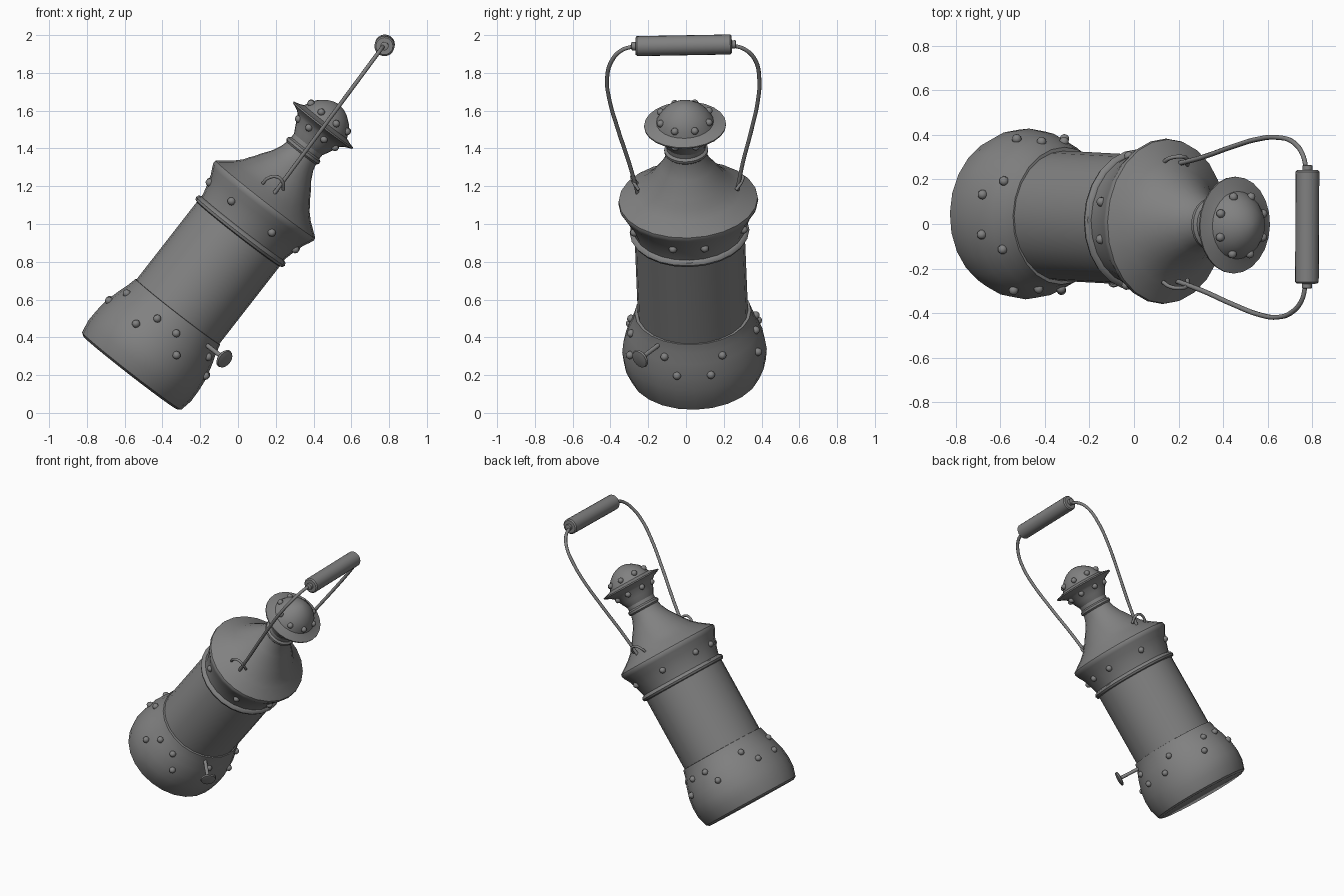
import bpy, bmesh, math
from mathutils import Vector, Matrix

if "Cube" in bpy.data.objects:
    bpy.data.objects.remove(bpy.data.objects["Cube"])

grey = bpy.data.materials.new("dull_grey_metal")
grey.diffuse_color = (0.22, 0.22, 0.22, 1)
grey.use_nodes = True
grey.node_tree.nodes["Principled BSDF"].inputs["Base Color"].default_value = grey.diffuse_color

# Tilted lantern frame: side, depth and long axis
AXIS = Vector((0.614, -0.033, 0.789)).normalized()
SIDE = Vector((0.789, 0, -0.614)).normalized()
DEPTH = AXIS.cross(SIDE).normalized()
ORIGIN = Vector((-0.57, 0.05, 0.212))


def place(t, rx, ry, a):
    return ORIGIN + AXIS * t + SIDE * (rx * math.cos(a)) + DEPTH * (ry * math.sin(a))


def finish(name, bm, angle=40):
    bmesh.ops.recalc_face_normals(bm, faces=bm.faces[:])
    me = bpy.data.meshes.new(name)
    bm.to_mesh(me)
    bm.free()
    ob = bpy.data.objects.new(name, me)
    bpy.context.collection.objects.link(ob)
    me.materials.append(grey)
    bpy.ops.object.select_all(action='DESELECT')
    ob.select_set(True)
    bpy.context.view_layer.objects.active = ob
    bpy.ops.object.shade_smooth_by_angle(angle=math.radians(angle))
    return ob


def lathe(name, profile, sides=24):
    """Closed elliptical lathe of (height, side radius, depth radius) rings."""
    bm = bmesh.new()
    rings = [[bm.verts.new(place(t, rx, ry, 2 * math.pi * i / sides)) for i in range(sides)]
             for t, rx, ry in profile]
    for a, b in zip(rings, rings[1:]):
        for i in range(sides):
            j = (i + 1) % sides
            bm.faces.new((a[i], a[j], b[j], b[i]))
    bm.faces.new(rings[0])
    bm.faces.new(rings[-1])
    return finish(name, bm)


def rod(name, start, end, stations, sides=16):
    """Turned part between two points, stations are (fraction, radius)."""
    start, end = Vector(start), Vector(end)
    q = (end - start).to_track_quat('Z', 'Y')
    bm = bmesh.new()
    rings = [[bm.verts.new(start.lerp(end, f) + q @ Vector((r * math.cos(a), r * math.sin(a), 0)))
              for a in (2 * math.pi * i / sides for i in range(sides))] for f, r in stations]
    for a, b in zip(rings, rings[1:]):
        for i in range(sides):
            j = (i + 1) % sides
            bm.faces.new((a[i], a[j], b[j], b[i]))
    bm.faces.new(rings[0])
    bm.faces.new(rings[-1])
    return finish(name, bm)


def wire(name, points, radius):
    cu = bpy.data.curves.new(name, 'CURVE')
    cu.dimensions = '3D'
    cu.bevel_depth = radius
    cu.bevel_resolution = 2
    cu.resolution_u = 6
    cu.use_fill_caps = True
    sp = cu.splines.new('BEZIER')
    sp.bezier_points.add(len(points) - 1)
    for bp, p in zip(sp.bezier_points, points):
        bp.co = p
        bp.handle_left_type = bp.handle_right_type = 'AUTO'
    cu.materials.append(grey)
    ob = bpy.data.objects.new(name, cu)
    bpy.context.collection.objects.link(ob)
    bpy.ops.object.select_all(action='DESELECT')
    ob.select_set(True)
    bpy.context.view_layer.objects.active = ob
    bpy.ops.object.convert(target='MESH')
    bpy.ops.object.shade_smooth_by_angle(angle=math.radians(50))


def rivets(name, spots, radius):
    """Domed rivets at (height, side radius, depth radius, degrees)."""
    bm = bmesh.new()
    for t, rx, ry, deg in spots:
        a = math.radians(deg)
        out = SIDE * (math.cos(a) / rx) + DEPTH * (math.sin(a) / ry)
        m = Matrix.Translation(place(t, rx, ry, a)) @ out.to_track_quat('Z', 'Y').to_matrix().to_4x4()
        bmesh.ops.create_uvsphere(bm, u_segments=10, v_segments=6, radius=radius, matrix=m)
    finish(name, bm, 60)


# Bulging base
lathe("base", [(0.0, 0.315, 0.325), (0.012, 0.333, 0.348), (0.08, 0.346, 0.376),
               (0.15, 0.344, 0.383), (0.22, 0.336, 0.374), (0.30, 0.315, 0.348),
               (0.36, 0.295, 0.322), (0.395, 0.287, 0.312), (0.41, 0.284, 0.308),
               (0.412, 0.27, 0.285)])

# Straight body and the rounded collar ring
lathe("body", [(0.38, 0.278, 0.292), (0.96, 0.278, 0.292)])
lathe("collar_ring", [(0.93, 0.275, 0.29), (0.936, 0.291, 0.31), (0.95, 0.297, 0.317),
                      (0.964, 0.291, 0.31), (0.972, 0.275, 0.295)])

# Shoulder, stepped cone and neck
lathe("shoulder", [(0.955, 0.275, 0.292), (0.99, 0.279, 0.30), (1.04, 0.292, 0.318),
                   (1.09, 0.308, 0.338), (1.13, 0.328, 0.363), (1.15, 0.336, 0.371),
                   (1.165, 0.334, 0.368), (1.18, 0.315, 0.346), (1.22, 0.262, 0.285),
                   (1.26, 0.222, 0.236), (1.29, 0.203, 0.212), (1.305, 0.190, 0.198),
                   (1.34, 0.168, 0.175), (1.39, 0.132, 0.14), (1.44, 0.107, 0.115),
                   (1.475, 0.098, 0.106), (1.485, 0.108, 0.116), (1.50, 0.108, 0.116),
                   (1.51, 0.094, 0.103), (1.54, 0.094, 0.104)])

# Flared cap with wide brim and dome
lathe("cap", [(1.53, 0.092, 0.102), (1.57, 0.114, 0.124), (1.62, 0.136, 0.147),
              (1.64, 0.158, 0.172), (1.658, 0.199, 0.217), (1.666, 0.199, 0.217),
              (1.675, 0.165, 0.18), (1.685, 0.143, 0.152), (1.715, 0.130, 0.138),
              (1.75, 0.105, 0.111), (1.78, 0.068, 0.072), (1.795, 0.034, 0.036),
              (1.80, 0.008, 0.008)])

# Rivets in zigzag groups on the base, then on the shoulder and cap
low = [s + o for s in (0, 180) for o in (-14, 14)] + [s + o for s in (90, 270) for o in (-24, 24)]
high = [s + o for s in (0, 180) for o in (-27, 27)] + [s + o for s in (90, 270) for o in (-12, 12)]
rivets("base_rivets", [(0.235, 0.333, 0.371, d) for d in low]
       + [(0.325, 0.306, 0.337, d) for d in high], 0.022)
mid = [s + o for s in (0, 180) for o in (-15, 15)] + [s + o for s in (90, 270) for o in (-27, 27)]
rivets("shoulder_rivets", [(1.056, 0.297, 0.324, d) for d in mid], 0.022)
rivets("cap_rivets", [(t, rx, ry, 22.5 + 45 * i) for i in range(8)
                      for t, rx, ry in ((1.715, 0.130, 0.138), (1.61, 0.132, 0.143))], 0.02)

# Bail wires as (y, z); the whole handle lies in one leaning plane
def bail(points):
    return [(0.22 + (z - 1.2) * 0.74, y, z) for y, z in points]

wire("bail_wire_front", bail([(-0.255, 1.16), (-0.30, 1.32), (-0.36, 1.5), (-0.408, 1.67),
                              (-0.418, 1.77), (-0.395, 1.86), (-0.34, 1.92), (-0.26, 1.944)]), 0.011)
wire("bail_wire_back", bail([(0.268, 1.16), (0.30, 1.32), (0.347, 1.5), (0.38, 1.65),
                             (0.388, 1.77), (0.365, 1.87), (0.31, 1.925), (0.23, 1.949)]), 0.011)

# Wooden-style grip with small end ferrules
rod("grip", (0.775, -0.29, 1.941), (0.778, 0.265, 1.951),
    [(0, 0.014), (0.005, 0.022), (0.04, 0.022), (0.041, 0.045), (0.055, 0.053), (0.945, 0.053),
     (0.959, 0.045), (0.96, 0.022), (0.995, 0.022), (1, 0.014)], 20)

# Staples holding the bail
for side, y in (("front", -0.275), ("back", 0.29)):
    s = -1 if y < 0 else 1
    wire("staple_" + side, [(0.13, y - 0.015 * s, 1.215), (0.16, y + 0.005 * s, 1.243),
                            (0.205, y + 0.012 * s, 1.25), (0.235, y + 0.005 * s, 1.225),
                            (0.24, y - 0.025 * s, 1.18)], 0.009)

# Wick adjusting key
rod("wick_key", (-0.20, -0.11, 0.386), (-0.065, -0.25, 0.281),
    [(0, 0.012), (0.9, 0.012), (0.91, 0.046), (0.94, 0.052), (0.98, 0.048), (1, 0.03)], 18)
